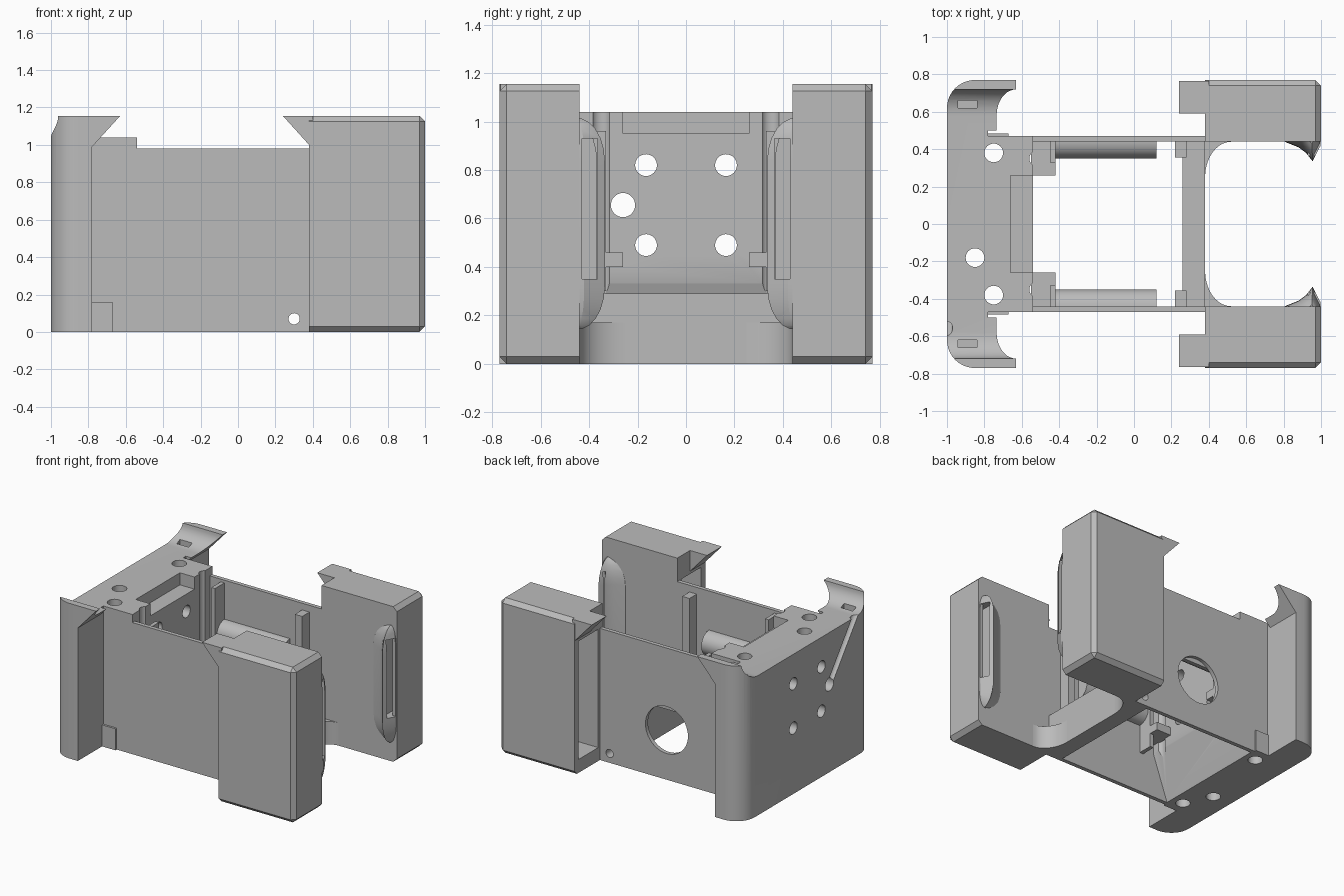
import bpy, bmesh, math
from mathutils import Vector

old = bpy.data.objects.get("Cube")
if old:
    bpy.data.objects.remove(old, do_unlink=True)

grey = bpy.data.materials.new("plain grey")
grey.use_nodes = True
COLOUR = (0.5, 0.5, 0.5, 1)
grey.diffuse_color = COLOUR
grey.node_tree.nodes["Principled BSDF"].inputs["Base Color"].default_value = COLOUR


def finish(name, bm):
    bmesh.ops.recalc_face_normals(bm, faces=bm.faces)
    mesh = bpy.data.meshes.new(name)
    bm.to_mesh(mesh)
    bm.free()
    mesh.materials.append(grey)
    obj = bpy.data.objects.new(name, mesh)
    bpy.context.collection.objects.link(obj)
    return obj


def prism(name, points, axis, lo, hi):
    """Extrude a 2D outline along one axis."""
    bm = bmesh.new()
    rings = []
    for a in (lo, hi):
        ring = []
        for p in points:
            co = list(p)
            co.insert(axis, a)
            ring.append(bm.verts.new(co))
        rings.append(ring)
    low, high = rings
    bm.faces.new(low)
    bm.faces.new(high)
    n = len(points)
    for i in range(n):
        j = (i + 1) % n
        bm.faces.new((low[i], low[j], high[j], high[i]))
    return finish(name, bm)


def box(name, x, y, z):
    y = sorted(y)
    return prism(name, [(x[0], y[0]), (x[1], y[0]), (x[1], y[1]), (x[0], y[1])], 2, *z)


def rod(name, a, b, r, sides=32):
    a, b = Vector(a), Vector(b)
    bm = bmesh.new()
    bmesh.ops.create_cone(bm, cap_ends=True, segments=sides, radius1=r, radius2=r,
                          depth=(b - a).length)
    turn = (b - a).to_track_quat('Z', 'Y').to_matrix().to_4x4()
    turn.translation = (a + b) / 2
    bm.transform(turn)
    return finish(name, bm)


def select(obj):
    bpy.ops.object.select_all(action='DESELECT')
    bpy.context.view_layer.objects.active = obj
    obj.select_set(True)


def combine(obj, others, operation='DIFFERENCE'):
    select(obj)
    for other in others:
        mod = obj.modifiers.new("cut", 'BOOLEAN')
        mod.operation = operation
        mod.solver = 'EXACT'
        mod.object = other
        bpy.ops.object.modifier_apply(modifier=mod.name)
        bpy.data.objects.remove(other, do_unlink=True)


def arc(cx, cy, rx, ry, start, end, n=10):
    angles = [math.radians(start + (end - start) * i / n) for i in range(n + 1)]
    return [(cx + rx * math.cos(t), cy + ry * math.sin(t)) for t in angles]


SIDES = (-1, 1)
TOP = 1.155

# End block: thick plate with rounded columns at both ends
half = [(-.54, .47), (-.78, .47), (-.78, .77)] + arc(-.85, .62, .15, .15, 90, 180)
outline = half + [(x, -y) for x, y in reversed(half)]
end_block = prism("end_block", outline, 2, 0, TOP)
flares = [prism("flare", [(-.79, .99), (-.78, .99), (-.63, TOP), (-.79, TOP)], 1,
                *sorted((s * .5, s * .77))) for s in SIDES]
combine(end_block, flares, 'UNION')

# Curved coves lower the middle of the plate
cove = [(.72, 1.3)] + arc(.58, TOP, .14, .115, 0, -90)
cove += [(-y, z) for y, z in reversed(cove)]
cutters = [prism("cove", cove, 0, -1.1, -.4),
           box("recess", (-.66, -.4), (-.26, .26), (.95, 1.2)),
           prism("undercut", [(-.68, -.05), (-.4, -.05), (-.4, .335), (-.54, .335), (-.66, 0)],
                 1, -.44, .44)]

# Holes through the plate
for s in SIDES:
    for z in (.49, .82):
        cutters.append(rod("bore", (-1.1, s * .165, z), (-.4, s * .165, z), .045))
    cutters.append(rod("pin", (-.75, s * .38, -.1), (-.75, s * .38, 1.2), .05))
    cutters.append(rod("pin", (-.52, s * .35, -.1), (-.52, s * .35, 1.2), .04))
    cutters.append(rod("corner_hole", (-1.1, s * .57, .655), (-.86, s * .57, .655), .06))
    cutters.append(box("slot", (-.94, -.84), (s * .62, s * .66), (1.0, 1.1)))
cutters += [rod("centre_bore", (-1.1, 0, .655), (-.4, 0, .655), .06),
            rod("cable_bore", (-1.1, -.26, .655), (-.4, -.26, .655), .05),
            rod("cable_groove", (-1, -.26, .655), (-1, -.62, 1.12), .03),
            rod("pin", (-.85, -.18, -.1), (-.85, -.18, 1.2), .05),
            rod("side_hole", (-.7, -.6, .65), (-.73, -.35, .62), .06)]
combine(end_block, cutters)

# Side walls with ribs, half-round rails, corner shelves and foot tabs
for s in SIDES:
    side = "front" if s < 0 else "back"
    wall = box(side + "_wall", (-.56, .4), (s * .44, s * .47), (0, .98))
    holes = [rod("small_hole", (.3, s * .3, .07), (.3, s * .6, .07), .03)]
    if s > 0:
        holes.append(rod("large_hole", (-.17, .3, .37), (-.17, .6, .37), .175, 48))
    combine(wall, holes)
    box(side + "_rib", (.22, .28), (s * .355, s * .445), (.25, .93))
    box(side + "_inner_rib", (-.45, -.42), (s * .33, s * .445), (.3, .96))
    rail = [(s * .445, .69)] + [(s * y, z) for y, z in arc(.44, .6, .09, .09, 90, 270)]
    prism(side + "_rail", rail + [(s * .445, .51)], 0, -.43, .12)
    shelf = box(side + "_shelf", (-.55, -.42), (s * .26, s * .445), (.4, .46))
    combine(shelf, [rod("pin", (-.52, s * .35, .2), (-.52, s * .35, .6), .04)])
    box(side + "_foot_tab", (-.79, -.67), (s * .46, s * .485), (0, .16))

# Low cross wall with rounded inside corners
cross = box("cross_wall", (.26, .38), (-.445, .445), (0, .29))
combine(cross, [rod("small_hole", (.3, -.6, .07), (.3, .6, .07), .03)])
for s in SIDES:
    fillet = [(.375, s * .445)] + [(x, s * y) for x, y in arc(.52, .25, .14, .19, 180, 90)]
    prism("corner_fillet", fillet, 2, 0, .17)


def grip_block(s):
    """Hollow handle block with chamfers, flare and screw recesses."""
    block = box("front_grip" if s < 0 else "back_grip", (.38, 1), (s * .44, s * .77), (0, TOP))
    bm = bmesh.new()
    bm.from_mesh(block.data)
    edges = []
    for e in bm.edges:
        mid = (e.verts[0].co + e.verts[1].co) / 2
        faces = (mid.x > .99, abs(mid.y) > .76, mid.z < .01 or mid.z > 1.15)
        if sum(faces) == 2:
            edges.append(e)
    bmesh.ops.bevel(bm, geom=edges, offset=.03, segments=1, affect='EDGES')
    bm.to_mesh(block.data)
    bm.free()
    flare = prism("flare", [(.4, .98), (.38, 1.0), (.24, TOP), (.4, TOP)], 1,
                  *sorted((s * .59, s * .765)))
    combine(block, [flare], 'UNION')
    # Pointed bulge on the inner face, lofted along z
    section = [(.80, .45), (.81, .438), (.88, .41), (.92, .38), (.955, .335), (.998, .42), (.998, .45)]
    levels = [(.14 + .18 * (1 - math.cos(t)), math.sin(t))
              for t in [math.radians(a) for a in range(10, 91, 16)]]
    levels += [(TOP - .14 - (z - .14), k) for z, k in reversed(levels)]
    bm = bmesh.new()
    rings = [[bm.verts.new((.95 + (x - .95) * k, s * (.45 + (y - .45) * k), z))
              for x, y in section] for z, k in levels]
    bm.faces.new(rings[0])
    bm.faces.new(rings[-1])
    for a, b in zip(rings, rings[1:]):
        for i in range(len(section)):
            j = (i + 1) % len(section)
            bm.faces.new((a[i], a[j], b[j], b[i]))
    combine(block, [finish("bulge", bm)], 'UNION')
    cuts = [box("cavity", (.3, .96), (s * .49, s * .72), (.1, .98)),
            box("window", (.93, 1.1), (s * .365, s * .43), (.35, .93)),
            box("window_link", (.93, .97), (s * .37, s * .52), (.35, .93))]
    if s > 0:
        cuts += [rod("screw_hole", (.88, .74, z), (.88, .9, z), .05) for z in (.1, 1.05)]
    combine(block, cuts)


for s in SIDES:
    grip_block(s)

# Smooth curved faces, keep hard edges
for obj in bpy.context.scene.objects:
    if obj.type == 'MESH' and grey.name in obj.data.materials:
        select(obj)
        bpy.ops.object.shade_smooth_by_angle(angle=math.radians(25))
